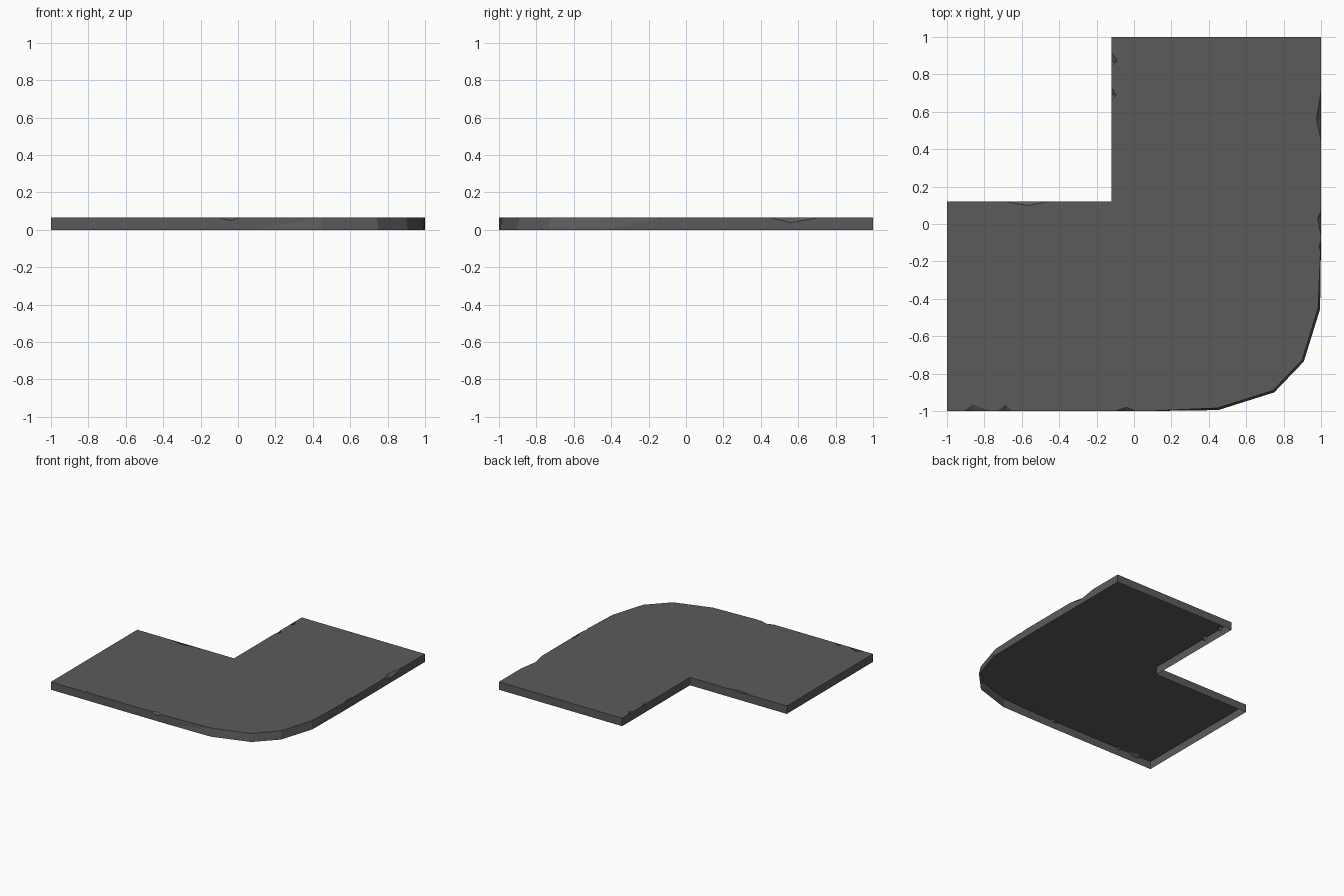
import bpy, bmesh
from mathutils import Vector

if "Cube" in bpy.data.objects:
    bpy.data.objects.remove(bpy.data.objects["Cube"])

H = 0.065

# Outline at the ground, counter-clockwise; third value = inset of the top edge
outline = [
    (-1, -1, 0), (0.08, -1, 0), (0.45, -0.995, 0.012), (0.75, -0.90, 0.012),
    (0.908, -0.735, 0.012), (0.995, -0.455, 0.012), (1, -0.08, 0),
    (1, 1, 0), (-0.12, 1, 0), (-0.12, 0.12, 0), (-1, 0.12, 0),
]

# Chips per edge: start, peak, end (x or y along the edge), depth inward, drop
chips = {
    0: [(-0.91, -0.86, -0.77, 0.035, 0.02), (-0.73, -0.69, -0.66, 0.03, 0.016),
        (-0.10, -0.04, 0.01, 0.02, 0.016)],
    6: [(-0.06, 0.03, 0.07, 0.018, 0.02), (0.45, 0.56, 0.71, 0.025, 0.027)],
    5: [(-0.15, -0.12, -0.09, 0.01, 0.012)],
    8: [(0.92, 0.87, 0.85, 0.03, 0.02), (0.73, 0.69, 0.66, 0.025, 0.025)],
    9: [(-0.46, -0.57, -0.69, 0.022, 0.02)],
}

bm = bmesh.new()
n = len(outline)
bottom = [bm.verts.new((x, y, 0)) for x, y, _ in outline]
top = []
for x, y, inset in outline:
    inward = (Vector((0.08, -0.08)) - Vector((x, y))).normalized() * inset
    top.append(bm.verts.new((x + inward.x, y + inward.y, H)))

surface = []
for i in range(n):
    j = (i + 1) % n
    a, b = top[i].co, top[j].co
    d = (b - a).normalized()
    inward = Vector((-d.y, d.x, 0))
    axis = 0 if abs(d.x) > abs(d.y) else 1
    rim = [top[i]]
    surface.append(top[i])
    for s, p, e, depth, drop in chips.get(i, []):
        at = lambda t: a.lerp(b, (t - a[axis]) / (b[axis] - a[axis]))
        vs, ve = bm.verts.new(at(s)), bm.verts.new(at(e))
        low = bm.verts.new(at(p) - Vector((0, 0, drop)))
        peak = bm.verts.new(at(p) + inward * depth)
        # sloped faces of the chip
        bm.faces.new((vs, low, peak))
        bm.faces.new((low, ve, peak))
        rim += [vs, low, ve]
        surface += [vs, peak, ve]
    rim.append(top[j])
    # side wall
    bm.faces.new([bottom[i], bottom[j]] + rim[::-1])

# Top surface; the underside stays open
cap = bm.faces.new(surface)
bmesh.ops.triangulate(bm, faces=bm.faces[:])

mesh = bpy.data.meshes.new("corner_pavement")
bm.to_mesh(mesh)
bm.free()
slab = bpy.data.objects.new("corner_pavement", mesh)
bpy.context.collection.objects.link(slab)

mat = bpy.data.materials.new("dark grey stone")
mat.diffuse_color = (0.105, 0.105, 0.105, 1)
mat.use_nodes = True
mat.node_tree.nodes["Principled BSDF"].inputs["Base Color"].default_value = mat.diffuse_color
mesh.materials.append(mat)
